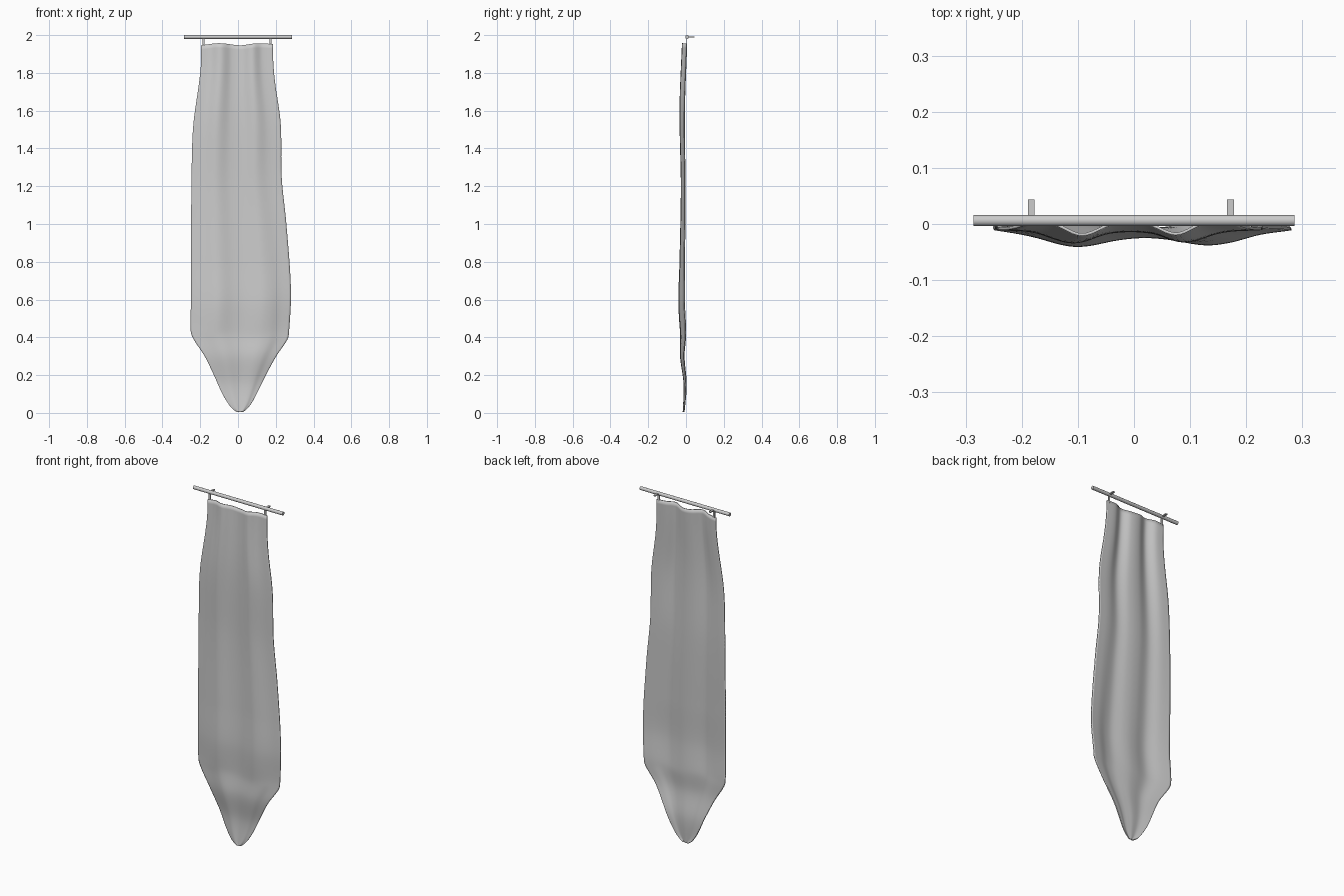
import bpy, bmesh, math
from mathutils import Matrix

if "Cube" in bpy.data.objects:
    bpy.data.objects.remove(bpy.data.objects["Cube"])


def curve(pts, t):
    """Smooth interpolation through (t, value) points."""
    if t <= pts[0][0]:
        return pts[0][1]
    if t >= pts[-1][0]:
        return pts[-1][1]

    def slope(i):
        a, b = pts[max(i - 1, 0)], pts[min(i + 1, len(pts) - 1)]
        return (b[1] - a[1]) / (b[0] - a[0])
    for i in range(len(pts) - 1):
        (t0, a), (t1, b) = pts[i], pts[i + 1]
        if t <= t1:
            d = t1 - t0
            s = (t - t0) / d
            return (a * (1 + 2 * s) * (1 - s) ** 2 + b * s * s * (3 - 2 * s)
                    + slope(i) * d * s * (1 - s) ** 2
                    + slope(i + 1) * d * s * s * (s - 1))


def make_object(name, bm):
    mesh = bpy.data.meshes.new(name)
    bm.to_mesh(mesh)
    bm.free()
    obj = bpy.data.objects.new(name, mesh)
    bpy.context.collection.objects.link(obj)
    bpy.ops.object.select_all(action='DESELECT')
    obj.select_set(True)
    bpy.context.view_layer.objects.active = obj
    return obj


# Banner outline: left and right edge by height
LEFT = [(0.003, 0.0), (0.02, -0.027), (0.05, -0.052), (0.1, -0.082), (0.2, -0.127),
        (0.3, -0.176), (0.39, -0.235), (0.43, -0.25), (0.62, -0.248), (1.0, -0.248),
        (1.4, -0.243), (1.55, -0.234), (1.75, -0.206), (1.85, -0.196), (1.95, -0.195)]
RIGHT = [(0.003, 0.022), (0.02, 0.045), (0.05, 0.07), (0.1, 0.098), (0.2, 0.147),
         (0.3, 0.202), (0.39, 0.262), (0.43, 0.27), (0.65, 0.28), (1.0, 0.256),
         (1.25, 0.231), (1.53, 0.226), (1.75, 0.196), (1.85, 0.187), (1.95, 0.185)]
# Depth of the cloth and strength of the folds by height
BASE = [(0, -0.010), (0.15, 0.002), (0.3, -0.009), (0.42, 0.0), (0.6, -0.007),
        (0.8, -0.006), (1.2, -0.004), (1.6, -0.007), (1.95, 0.005)]
FOLD = [(0, 0.005), (0.15, 0.012), (0.3, 0.02), (0.5, 0.032), (0.8, 0.026),
        (1.2, 0.021), (1.6, 0.025), (1.95, 0.024)]
# Fold shape across the width, at the top and at the bottom
TOP_WAVE = [(0, 0.05), (0.13, 0.15), (0.27, 1), (0.42, 0.15), (0.57, 0.15),
            (0.71, 0.95), (0.84, 0.15), (1, 0.05)]
LOW_WAVE = [(0, 0.05), (0.27, 1), (0.5, 0.7), (0.62, 0.8), (0.8, 0.9), (0.9, 0.4), (1, 0.05)]
HEM = [(0, 1.946), (0.25, 1.957), (0.55, 1.946), (0.76, 1.956), (1, 1.953)]

# Hanging cloth with soft vertical folds
COLS, ROWS = 48, 110
bm = bmesh.new()
grid = []
for r in range(ROWS + 1):
    v = (r / ROWS) ** 1.35
    row = []
    for c in range(COLS + 1):
        u = c / COLS
        z = 0.005 + v * (1.95 - 0.005)
        left, right = curve(LEFT, z), curve(RIGHT, z)
        k = min(1, z / 1.95)
        wave = k * curve(TOP_WAVE, u) + (1 - k) * curve(LOW_WAVE, u)
        y = curve(BASE, z) - curve(FOLD, z) * wave
        row.append(bm.verts.new((left + (right - left) * u, y,
                                 z + (curve(HEM, u) - 1.95) * v ** 6)))
    grid.append(row)
for r in range(ROWS):
    for c in range(COLS):
        bm.faces.new((grid[r][c], grid[r][c + 1], grid[r + 1][c + 1], grid[r + 1][c]))
cloth = make_object("banner_cloth", bm)
solid = cloth.modifiers.new("thickness", 'SOLIDIFY')
solid.thickness = 0.005
solid.offset = 0
bpy.ops.object.shade_smooth()

# Horizontal rod
bm = bmesh.new()
bmesh.ops.create_cone(bm, cap_ends=True, segments=20, radius1=0.01, radius2=0.01, depth=0.572,
                      matrix=Matrix.Translation((0, 0.006, 1.99)) @ Matrix.Rotation(math.pi / 2, 4, 'Y'))
make_object("rod", bm)
bpy.ops.object.shade_smooth_by_angle()


def box(name, centre, size):
    bm = bmesh.new()
    bmesh.ops.create_cube(bm, size=1, matrix=Matrix.Translation(centre) @ Matrix.Diagonal((*size, 1)))
    return make_object(name, bm)


# Wall pegs behind the rod and straps down to the cloth
for side, x in (("left", -0.183), ("right", 0.172)):
    box("wall_peg_" + side, (x, 0.025, 1.99), (0.012, 0.038, 0.006))
    box("strap_" + side, (x, 0.004, 1.965), (0.011, 0.005, 0.044))
